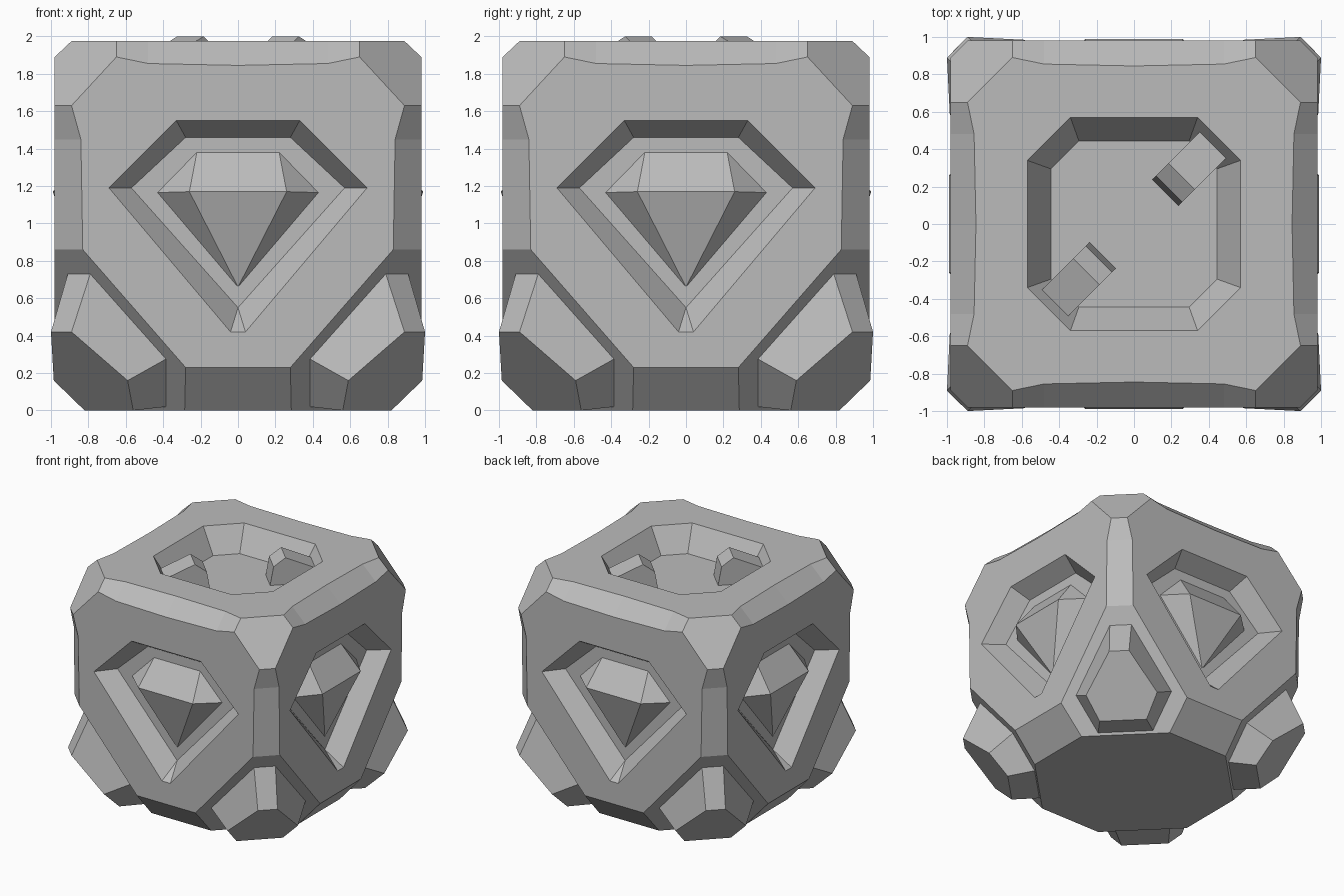
import bpy
import bmesh
from math import pi
from mathutils import Matrix, Vector

cube = bpy.data.objects.get("Cube")
if cube:
    bpy.data.objects.remove(cube, do_unlink=True)

grey = bpy.data.materials.new("plain grey")
grey.use_nodes = True
grey.diffuse_color = (0.5, 0.5, 0.5, 1)
grey.node_tree.nodes["Principled BSDF"].inputs["Base Color"].default_value = grey.diffuse_color

FACE = -0.98     # front plane
FLOOR = -0.83    # bottom of the gem recess
TOP = 1.975
TOP_FLOOR = 1.77


def make(name, polys):
    """Build one flat shaded object from polygons given as point lists."""
    bm = bmesh.new()
    for poly in polys:
        pts = []
        for p in poly:
            p = Vector(p)
            if not pts or (p - pts[-1]).length > 1e-5:
                pts.append(p)
        if len(pts) > 2:
            bm.faces.new([bm.verts.new(p) for p in pts])
    bmesh.ops.remove_doubles(bm, verts=bm.verts, dist=1e-4)
    bmesh.ops.recalc_face_normals(bm, faces=bm.faces)
    mesh = bpy.data.meshes.new(name)
    bm.to_mesh(mesh)
    bm.free()
    mesh.materials.append(grey)
    obj = bpy.data.objects.new(name, mesh)
    bpy.context.collection.objects.link(obj)
    return obj


def turned(polys, quarter):
    m = Matrix.Rotation(quarter * pi / 2, 3, 'Z')
    return [[m @ Vector(p) for p in poly] for poly in polys]


def swap(p):
    """Mirror over the vertical plane through the front left edge."""
    return (-p[1], -p[0], p[2])


def sym(points):
    """Close a row of points with its mirrored copy."""
    return points + [swap(p) for p in reversed(points)]


def strips(a, b):
    return [[a[i], a[i + 1], b[i + 1], b[i]] for i in range(len(a) - 1)]


def loop_strips(a, b):
    return strips(a + a[:1], b + b[:1])


def front(pts, y):
    return [(x, y, z) for x, z in pts]


# Body: half of one side, from bottom middle to top middle
rim = front([(0, .23), (.28, .23), (.83, .86), (.84, 1.45), (.89, 1.63),
             (.65, 1.89), (.48, 1.855), (0, 1.845)], FACE)
hole = front([(0, 1.55), (.33, 1.55), (.69, 1.19), (.04, .42), (0, .42)], FACE)
recess = front([(0, 1.46), (.28, 1.46), (.57, 1.19), (0, .55), (0, .55)], FLOOR)
top_row = [(.65, -.89, TOP), (.48, -.855, TOP), (0, -.845, TOP)]
foot_row = [(0, -.775, 0), (.285, -.775, 0)]

half = [rim + hole, recess[:4]]
half += strips(hole, recess) + strips(rim[5:], top_row) + strips(rim[:2], foot_row)
mirrored = [[(-x, y, z) for x, y, z in poly] for poly in half]

# Body: one corner, with its upright bevel, cut tips, top and base
upright = rim[2:5]
corner = strips(upright, [swap(p) for p in upright])
corner.append(sym([rim[4], rim[5], top_row[0]]))
corner.append(sym([rim[2], rim[1], foot_row[1]]))
lid_hole = sym([(0, -.57, TOP), (.34, -.57, TOP)])
lid_floor = sym([(0, -.445, TOP_FLOOR), (.295, -.445, TOP_FLOOR)])
corner.append(sym(top_row[::-1]) + lid_hole[::-1])
corner += strips(lid_hole, lid_floor)
corner.append(lid_floor + [(0, 0, TOP_FLOOR)])
corner.append(sym(foot_row) + [(0, 0, 0)])

body = []
for q in range(4):
    body += turned(half + mirrored + corner, q)
make("body", body)

# Gem set in each side recess
back = front([(-.22, 1.38), (.22, 1.38), (.43, 1.165), (0, .66), (-.43, 1.165)], FLOOR)
left, right = front([(-.26, 1.17), (.26, 1.17)], FLOOR - .16)
a, b, c, tip, d = back
gem = [back, [a, b, right, left], [b, c, right], [c, tip, right],
       [right, tip, left], [tip, d, left], [d, a, left]]

# Corner foot: a six sided block with a tapered end
base = sym([(.79, -.91, .73), (.385, -.915, .275), (.385, -.69, .02)])
end = sym([(.89, -1, .42), (.59, -.985, .16), (.56, -.82, 0)])
foot = [base, end] + loop_strips(base, end)

sides = ["front", "left", "back", "right"]
corners = ["front_left", "back_left", "back_right", "front_right"]
for q in range(4):
    make(sides[q] + "_gem", turned(gem, q))
    make(corners[q] + "_foot", turned(foot, q))

# Two wedge shaped lugs set diagonally in the top recess
profile = [(.236, TOP_FLOOR - .01), (.265, 1.93), (.36, 2.0), (.607, 1.89),
           (.607, TOP_FLOOR - .01)]
near, far = [[(u, w, z) for u, z in profile] for w in (-.1, .1)]
lug = [near, far] + loop_strips(near, far)
for q, name in ((.5, "back_left_lug"), (2.5, "front_right_lug")):
    make(name, turned(lug, q))
